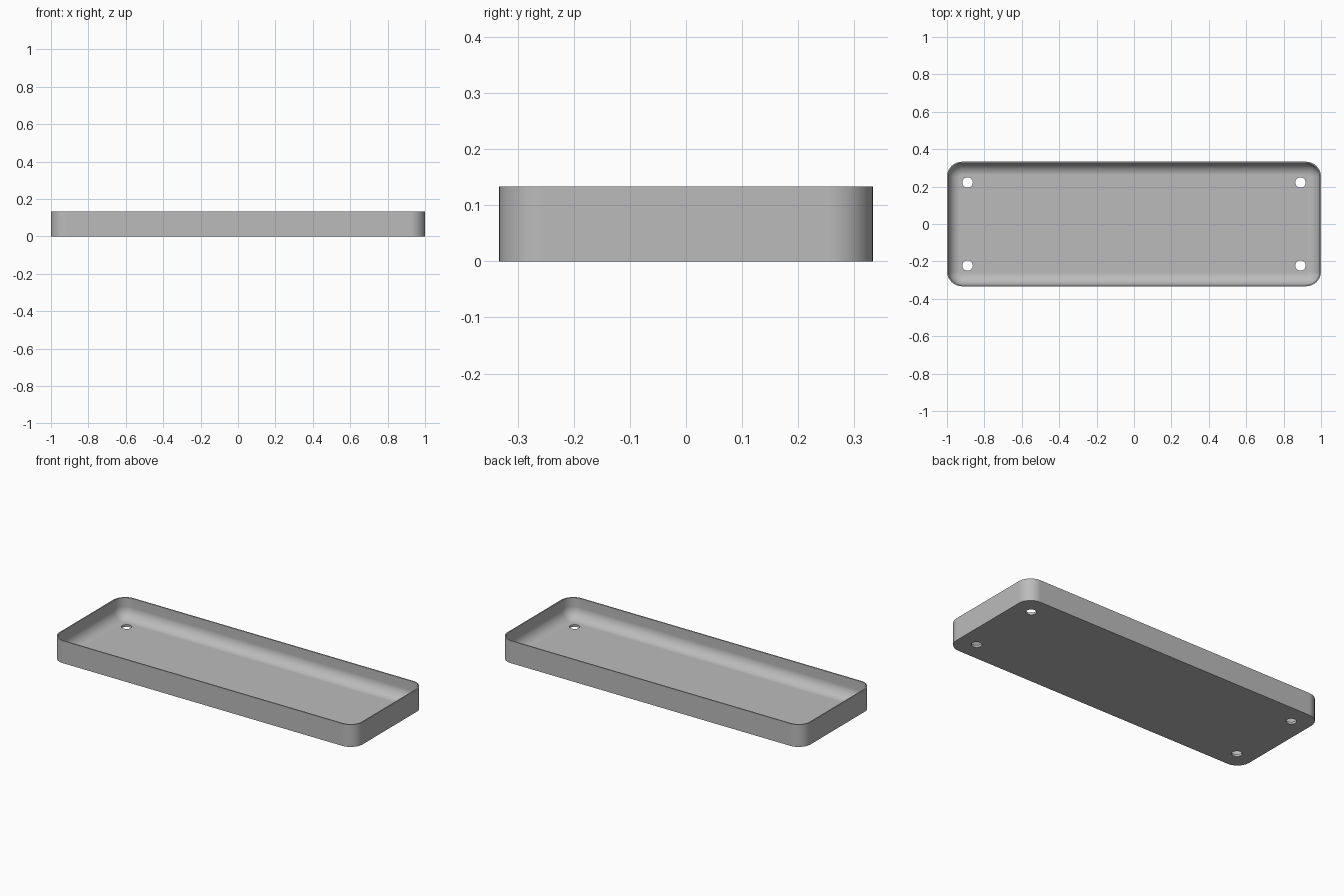
import bpy, bmesh
from math import sin, cos, pi, radians

if "Cube" in bpy.data.objects:
    bpy.data.objects.remove(bpy.data.objects["Cube"])

HALF_X, HALF_Y, HEIGHT = 1.0, 0.333, 0.133
CORNER, WALL, FLOOR, FILLET = 0.08, 0.007, 0.013, 0.066
HOLE_X, HOLE_Y, HOLE_R = 0.89, 0.222, 0.028
CORNER_STEPS, FILLET_STEPS = 12, 12

grey = bpy.data.materials.new("grey")
grey.use_nodes = True
color = (0.5, 0.5, 0.5, 1)
grey.diffuse_color = color
grey.node_tree.nodes["Principled BSDF"].inputs["Base Color"].default_value = color


def ring(bm, inset, z):
    """Rounded rectangle of vertices, inset from the outer outline."""
    verts = []
    for i, (sx, sy) in enumerate([(1, 1), (-1, 1), (-1, -1), (1, -1)]):
        for k in range(CORNER_STEPS + 1):
            a = pi / 2 * (i + k / CORNER_STEPS)
            r = CORNER - inset
            verts.append(bm.verts.new((sx * (HALF_X - CORNER) + r * cos(a),
                                       sy * (HALF_Y - CORNER) + r * sin(a), z)))
    return verts


# Tray shell: outer wall, rim, inner wall, curved fillet, floor
bm = bmesh.new()
levels = [(0, 0), (0, HEIGHT), (WALL, HEIGHT)]
for k in range(FILLET_STEPS + 1):
    a = pi / 2 * k / FILLET_STEPS
    levels.append((WALL + FILLET * (1 - cos(a)), FLOOR + FILLET * (1 - sin(a))))
rings = [ring(bm, *level) for level in levels]
for low, high in zip(rings, rings[1:]):
    n = len(low)
    for i in range(n):
        j = (i + 1) % n
        bm.faces.new((low[i], low[j], high[j], high[i]))
bm.faces.new(rings[0][::-1])
bm.faces.new(rings[-1])
bmesh.ops.recalc_face_normals(bm, faces=bm.faces)
mesh = bpy.data.meshes.new("tray")
bm.to_mesh(mesh)
bm.free()
mesh.materials.append(grey)
tray = bpy.data.objects.new("tray", mesh)
bpy.context.collection.objects.link(tray)

# Four corner holes through the floor
bm = bmesh.new()
for sx in (-1, 1):
    for sy in (-1, 1):
        made = bmesh.ops.create_cone(bm, cap_ends=True, segments=32, radius1=HOLE_R,
                                     radius2=HOLE_R, depth=0.1)
        bmesh.ops.translate(bm, verts=made["verts"], vec=(sx * HOLE_X, sy * HOLE_Y, 0))
cut_mesh = bpy.data.meshes.new("hole_cutter")
bm.to_mesh(cut_mesh)
bm.free()
cut_mesh.materials.append(grey)
cutter = bpy.data.objects.new("hole_cutter", cut_mesh)
cutter.hide_render = True
bpy.context.collection.objects.link(cutter)

bpy.ops.object.select_all(action="DESELECT")
tray.select_set(True)
bpy.context.view_layer.objects.active = tray
holes = tray.modifiers.new("holes", "BOOLEAN")
holes.operation = "DIFFERENCE"
holes.solver = "EXACT"
holes.object = cutter
bpy.ops.object.modifier_apply(modifier=holes.name)
bpy.data.objects.remove(cutter)

# Smooth curves, crisp rim, level floor shading
bpy.ops.object.shade_smooth_by_angle(angle=radians(35))
normals = tray.modifiers.new("flat_floor", "WEIGHTED_NORMAL")
normals.keep_sharp = True
